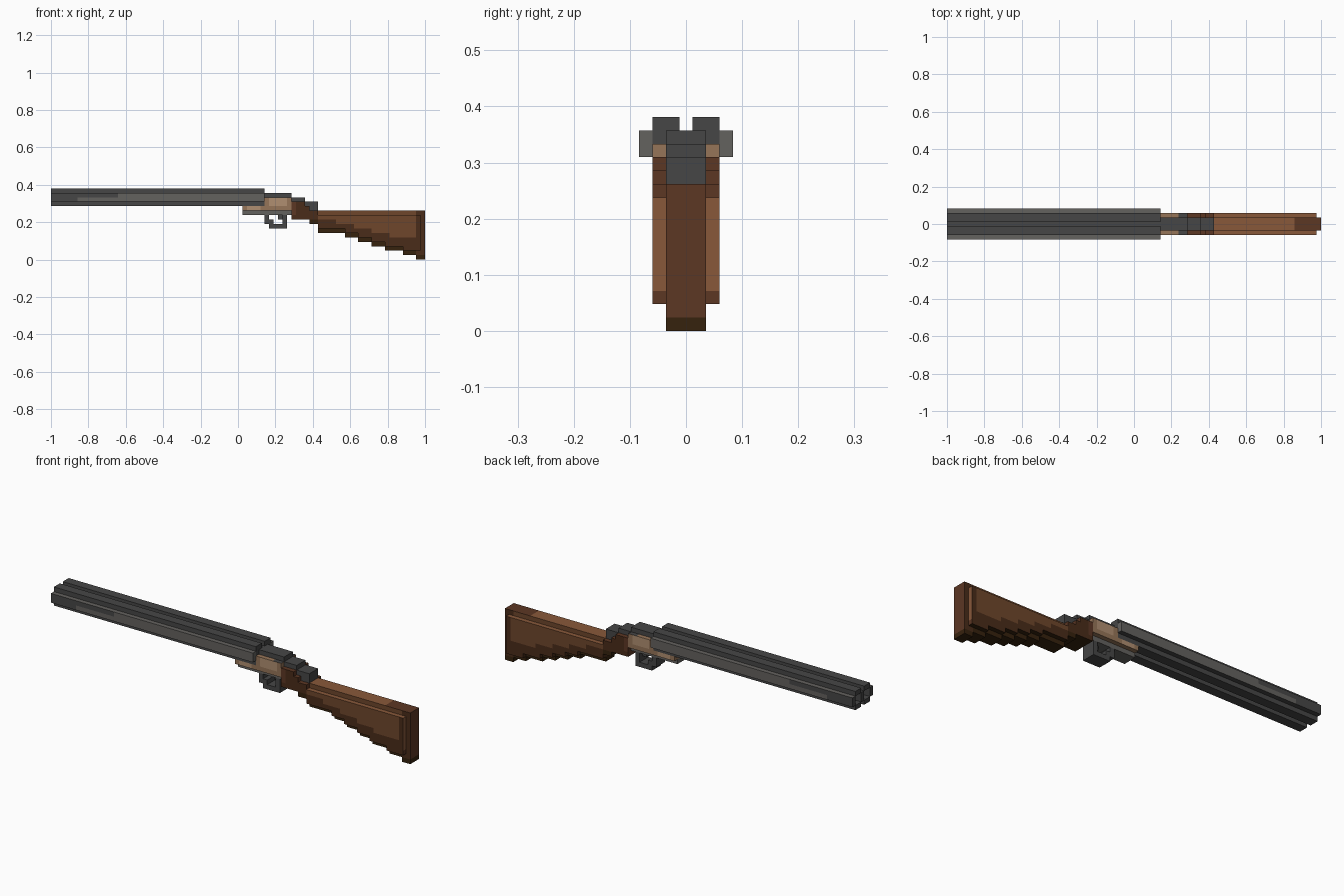
import bpy
import bmesh
import math

cube = bpy.data.objects.get("Cube")
if cube:
    bpy.data.objects.remove(cube, do_unlink=True)

U = 2 / 84          # size of one block


def srgb(c):
    c /= 255
    return c / 12.92 if c <= 0.04045 else ((c + 0.055) / 1.055) ** 2.4


COLOURS = {
    "dark_steel": (70, 70, 70),
    "light_steel": (100, 98, 95),
    "tan_metal": (150, 117, 88),
    "pale_tan": (176, 143, 113),
    "light_wood": (136, 88, 58),
    "mid_wood": (110, 70, 43),
    "red_wood": (92, 55, 36),
    "dark_wood": (74, 44, 25),
    "darkest_wood": (54, 34, 13),
}
NAMES = list(COLOURS)
MATS = []
for mat_name, rgb in COLOURS.items():
    m = bpy.data.materials.new(mat_name)
    m.use_nodes = True
    col = (*[srgb(c) for c in rgb], 1)
    m.diffuse_color = col
    m.node_tree.nodes["Principled BSDF"].inputs["Base Color"].default_value = col
    MATS.append(m)

# Each side of a block: direction and its four corners
SIDES = {
    (1, 0, 0): ((1, 0, 0), (1, 1, 0), (1, 1, 1), (1, 0, 1)),
    (-1, 0, 0): ((0, 0, 0), (0, 0, 1), (0, 1, 1), (0, 1, 0)),
    (0, 1, 0): ((0, 1, 0), (0, 1, 1), (1, 1, 1), (1, 1, 0)),
    (0, -1, 0): ((0, 0, 0), (1, 0, 0), (1, 0, 1), (0, 0, 1)),
    (0, 0, 1): ((0, 0, 1), (1, 0, 1), (1, 1, 1), (0, 1, 1)),
    (0, 0, -1): ((0, 0, 0), (0, 1, 0), (1, 1, 0), (1, 0, 0)),
}


def cells(i0, i1, j0, j1, k0, k1):
    return {(i, j, k) for i in range(i0, i1) for j in range(j0, j1 + 1) for k in range(k0, k1)}


def centred(i0, i1, w, k0, k1):
    return cells(i0, i1, -w, w, k0, k1)


def block_part(name, solid, rule):
    """Skin a set of blocks; rule(i, j, k, direction) gives the colour name."""
    bm = bmesh.new()
    verts = {}
    for i, j, k in sorted(solid):
        for d, corners in SIDES.items():
            if (i + d[0], j + d[1], k + d[2]) in solid:
                continue
            quad = []
            for a, b, c in corners:
                key = (i + a, j + b, k + c)
                if key not in verts:
                    verts[key] = bm.verts.new((key[0] * U - 1, (key[1] - 0.5) * U, key[2] * U))
                quad.append(verts[key])
            bm.faces.new(quad).material_index = NAMES.index(rule(i, j, k, d))
    # Merge flat neighbours of one colour
    bmesh.ops.dissolve_limit(bm, angle_limit=math.radians(1), verts=bm.verts[:],
                             edges=bm.edges[:], delimit={'MATERIAL'})
    mesh = bpy.data.meshes.new(name)
    bm.to_mesh(mesh)
    bm.free()
    for m in MATS:
        mesh.materials.append(m)
    ob = bpy.data.objects.new(name, mesh)
    bpy.context.collection.objects.link(ob)
    return ob


# Twin barrels: wide middle band, ridges above and below, square bores
barrels = centred(0, 48, 3, 13, 15)
for j in (1, -2):
    barrels |= cells(0, 48, j, j + 1, 12, 16)
    barrels -= cells(0, 47, j, j + 1, 13, 15)


def barrel_rule(i, j, k, d):
    if abs(j) == 3:
        if d[2] > 0 or (d[1] and (k == 13 and i > 5 or k == 14 and i > 14)):
            return "light_steel"
        if d[0] > 0:
            return "light_steel"
    return "dark_steel"


block_part("twin_barrels", barrels, barrel_rule)

# Receiver with a chamfered top and a tongue under the barrels
receiver = (centred(43, 54, 1, 10, 11) | centred(43, 54, 2, 11, 12)
            | centred(48, 54, 2, 12, 14) | centred(48, 54, 1, 14, 15))


def receiver_rule(i, j, k, d):
    if k == 14:
        return "dark_steel"
    if k == 10:
        return "light_steel"
    if d[2] > 0:
        return "tan_metal" if i < 52 else "dark_steel"
    if d[1] and (44 <= i < 47 or 49 <= i < 53 and k > 11):
        return "pale_tan"
    return "tan_metal"


block_part("receiver", receiver, receiver_rule)


def steel(i, j, k, d):
    return "dark_steel"


# Trigger guard and trigger
guard = (centred(48, 49, 1, 8, 10) | centred(48, 50, 1, 8, 9)
         | centred(49, 53, 1, 7, 8) | centred(52, 53, 1, 8, 10))
block_part("trigger_guard", guard, steel)
block_part("trigger", centred(51, 52, 0, 9, 10) | centred(50, 51, 0, 9, 10) - centred(50, 51, 0, 9, 10), steel)

# Stepped top lever
block_part("top_lever", centred(54, 57, 1, 11, 14) | centred(57, 60, 1, 11, 13), steel)

# Grip
grip = (centred(54, 57, 2, 9, 13) | centred(57, 58, 2, 9, 12)
        | centred(58, 60, 2, 8, 11)) - centred(54, 60, 1, 11, 13)


def grip_rule(i, j, k, d):
    if d[2] < 0 or k < 9:
        return "darkest_wood"
    if i == 54 and d[1] and k > 9:
        return "red_wood"
    return "dark_wood" if d[1] else "red_wood"


block_part("grip", grip, grip_rule)

# Stock: narrow core with wider cheeks, stepping down towards the butt
STEPS = [(60, 66, 6), (66, 69, 5), (69, 72, 4), (72, 75, 3), (75, 79, 2), (79, 82, 1), (82, 84, 0)]
stock = set()
for i0, i1, low in STEPS:
    stock |= centred(i0, i1, 1, low, 11)
    stock |= centred(i0, min(i1, 83), 2, max(low + 1, 2), 10)
lowest = {i: low for i0, i1, low in STEPS for i in range(i0, i1)}


def stock_rule(i, j, k, d):
    if d[2] < 0:
        return "darkest_wood"
    if d[2] > 0:
        return "red_wood" if i > 77 and abs(j) < 2 else "light_wood"
    if d[0] > 0:
        if abs(j) == 2:
            return "light_wood" if k > 2 else "red_wood"
        return "red_wood" if k > 0 else "darkest_wood"
    if k <= lowest[i]:
        return "darkest_wood"
    if i >= 82:
        return "dark_wood"
    return "mid_wood" if k >= max(5, 9 - 0.25 * (i - 60)) else "dark_wood"


block_part("stock", stock, stock_rule)
